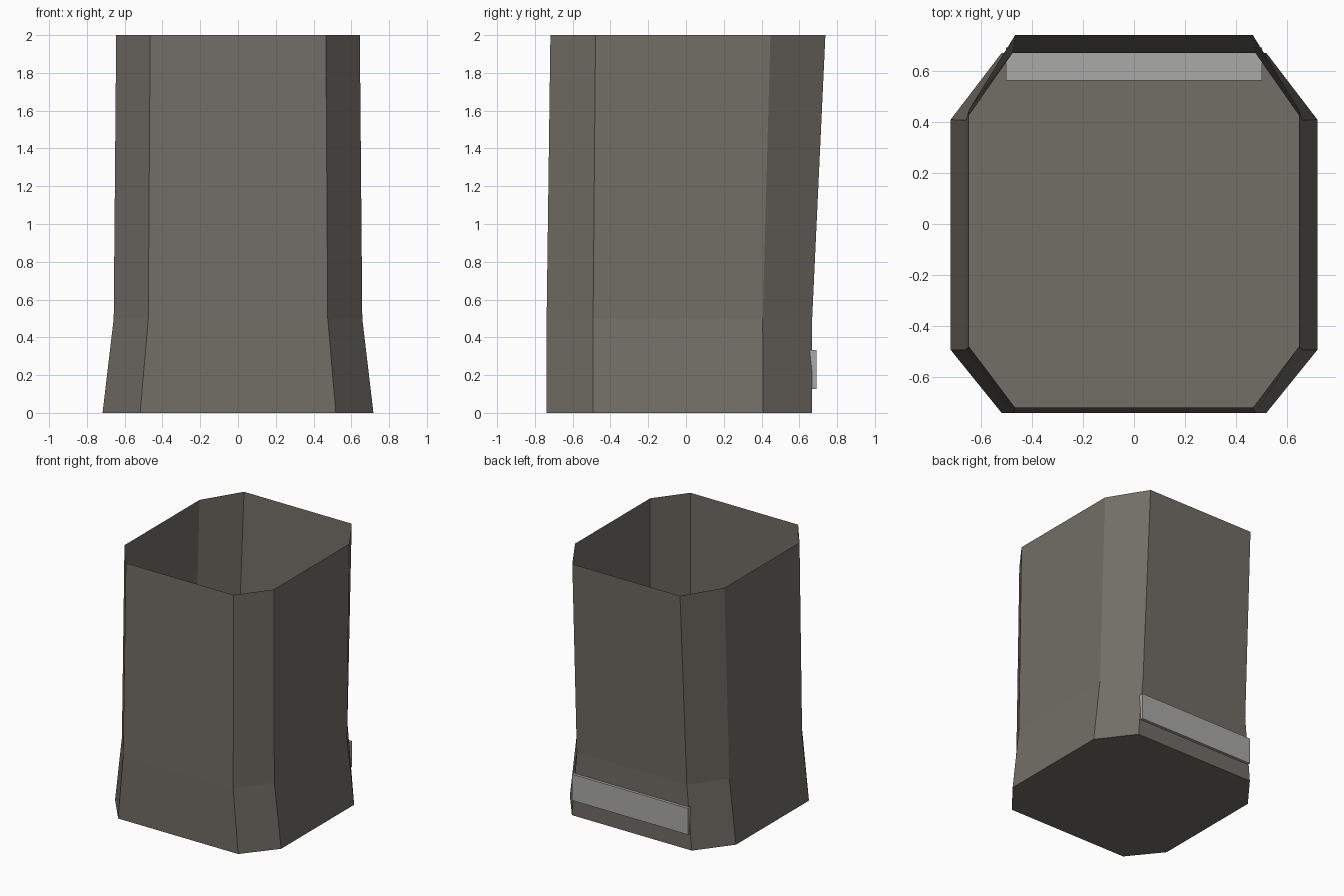
import bpy, bmesh

if "Cube" in bpy.data.objects:
    bpy.data.objects.remove(bpy.data.objects["Cube"])


def material(name, rgb):
    m = bpy.data.materials.new(name)
    m.diffuse_color = (*rgb, 1)
    m.use_nodes = True
    m.node_tree.nodes["Principled BSDF"].inputs["Base Color"].default_value = m.diffuse_color
    return m


def add_object(name, bm, mat):
    mesh = bpy.data.meshes.new(name)
    bm.to_mesh(mesh)
    bm.free()
    mesh.materials.append(mat)
    obj = bpy.data.objects.new(name, mesh)
    bpy.context.collection.objects.link(obj)
    return obj


def ring(bm, z, half_x, flat_x, front, front_corner, back_corner, back):
    """Octagon with cut corners, counter-clockwise from above."""
    right = [(flat_x, front), (half_x, front_corner), (half_x, back_corner), (flat_x, back)]
    outline = right + [(-x, y) for x, y in reversed(right)]
    return [bm.verts.new((x, y, z)) for x, y in outline]


# Open-topped eight-sided shell with a closed base
bm = bmesh.new()
rings = [
    ring(bm, 0.0, 0.717, 0.518, -0.738, -0.492, 0.408, 0.668),
    ring(bm, 0.5, 0.658, 0.475, -0.738, -0.492, 0.406, 0.668),
    ring(bm, 2.0, 0.645, 0.465, -0.718, -0.479, 0.447, 0.738),
]
bm.faces.new(reversed(rings[0]))
for low, high in zip(rings, rings[1:]):
    for i in range(8):
        j = (i + 1) % 8
        bm.faces.new((low[i], low[j], high[j], high[i]))
add_object("shell", bm, material("dark_stone", (0.168, 0.153, 0.133)))

# Horizontal bar set through the lower back wall
bm = bmesh.new()
bmesh.ops.create_cube(bm, size=1)
bmesh.ops.scale(bm, vec=(1.0, 0.128, 0.205), verts=bm.verts)
bmesh.ops.translate(bm, vec=(0, 0.626, 0.23), verts=bm.verts)
add_object("back_bar", bm, material("light_grey", (0.4, 0.4, 0.385)))
